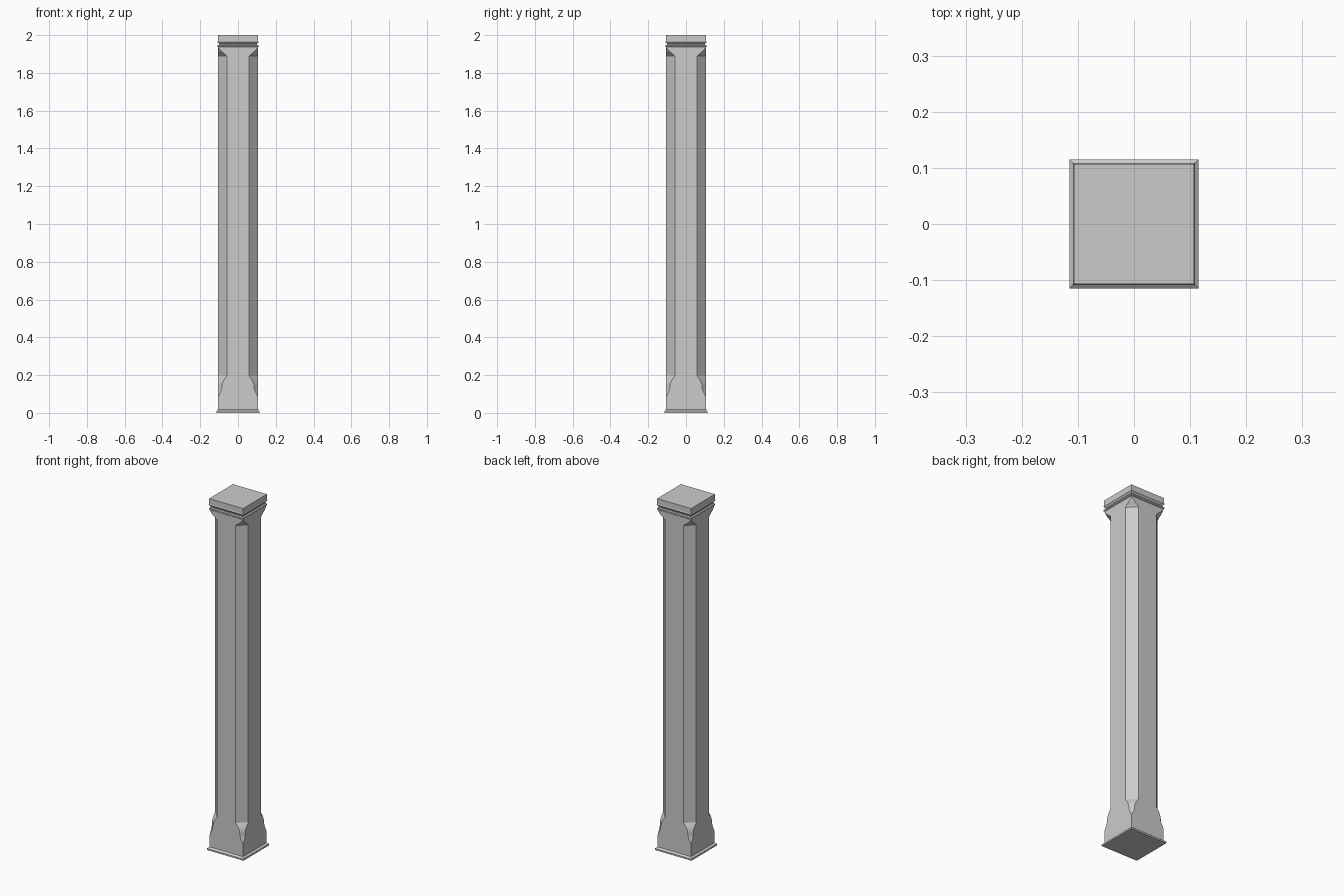
import bpy, bmesh

if "Cube" in bpy.data.objects:
    bpy.data.objects.remove(bpy.data.objects["Cube"])


def ring_points(h, c):
    """Square of half width h with corners cut back by c."""
    if c < 1e-5:
        return [(-h, -h), (-h, -h), (h, -h), (h, -h), (h, h), (h, h), (-h, h), (-h, h)]
    i = h - c
    return [(-h, -i), (-i, -h), (i, -h), (h, -i), (h, i), (i, h), (-i, h), (-h, i)]


def loft(name, profile):
    """Stack (z, half width, corner cut) rings into a closed solid."""
    bm = bmesh.new()
    rings = [[bm.verts.new((x, y, z)) for x, y in ring_points(h, c)] for z, h, c in profile]
    for a, b in zip(rings, rings[1:]):
        for i in range(8):
            j = (i + 1) % 8
            bm.faces.new((a[i], a[j], b[j], b[i]))
    bm.faces.new(rings[0][::-1])
    bm.faces.new(rings[-1])
    bmesh.ops.remove_doubles(bm, verts=bm.verts, dist=1e-5)
    bmesh.ops.recalc_face_normals(bm, faces=bm.faces)
    mesh = bpy.data.meshes.new(name)
    bm.to_mesh(mesh)
    bm.free()
    obj = bpy.data.objects.new(name, mesh)
    bpy.context.collection.objects.link(obj)
    return obj


W = 0.105  # half width of the post

# corner stops: (z, half width of the flat face)
lower_stop = [(0.085, 0.105), (0.10, 0.098), (0.115, 0.090), (0.13, 0.086),
              (0.155, 0.083), (0.172, 0.076), (0.186, 0.066), (0.196, 0.058)]
upper_stop = [(1.889, 0.058), (1.900, 0.070), (1.911, 0.085),
              (1.924, 0.098), (1.936, 0.105)]

# whole column: foot flange, chamfered shaft, grooved cap
column = [(0.0, 0.115, 0), (0.009, 0.115, 0), (0.017, W, 0)]
column += [(z, W, W - f) for z, f in lower_stop + upper_stop]
column += [(1.939, 0.108, 0), (1.946, 0.108, 0), (1.949, 0.101, 0), (1.955, 0.101, 0),
           (1.964, 0.109, 0), (1.970, 0.107, 0), (2.0, 0.107, 0)]
loft("square_column", column)
